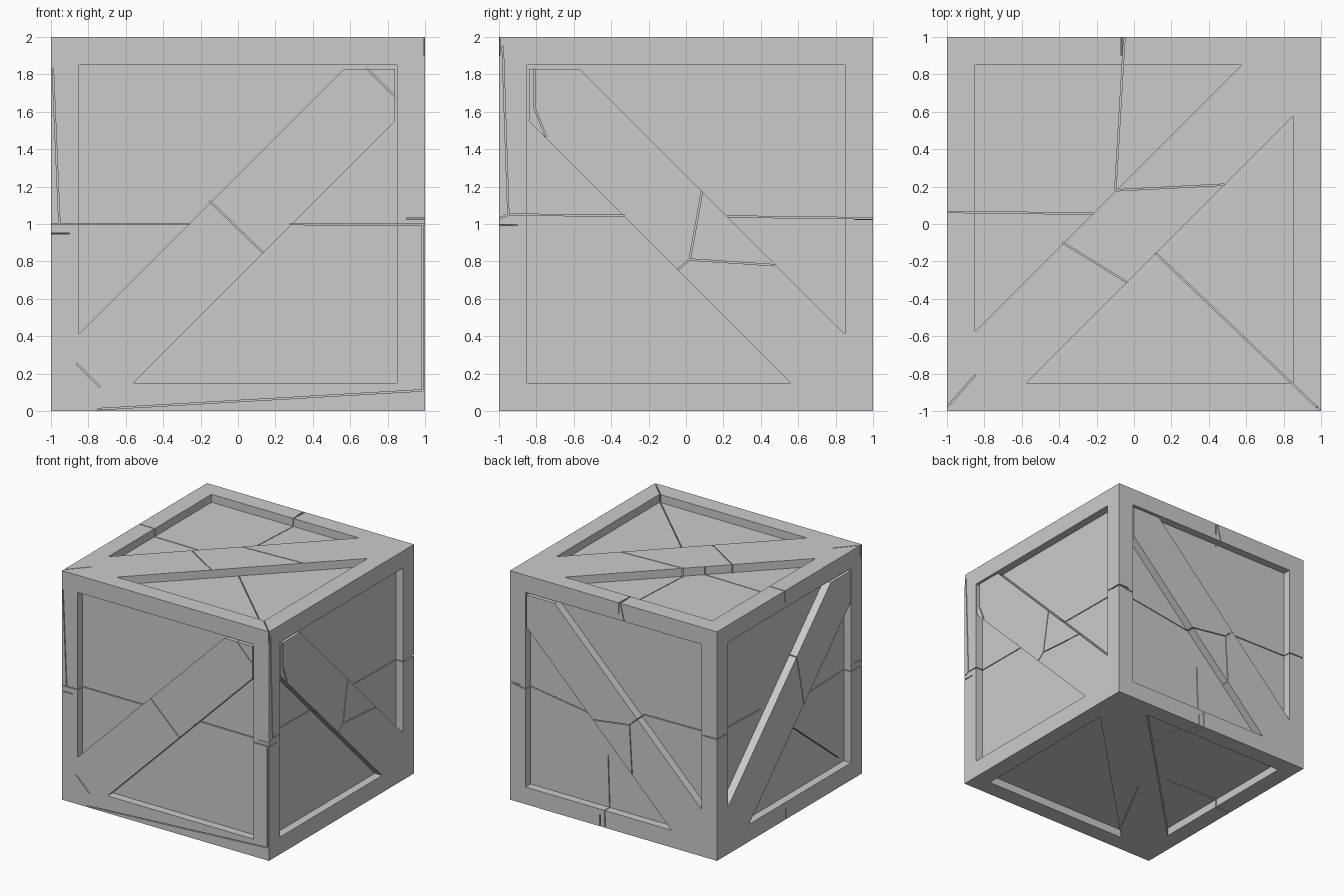
import bpy, bmesh
from mathutils import Vector

if "Cube" in bpy.data.objects:
    bpy.data.objects.remove(bpy.data.objects["Cube"])

# Each crate side maps (across, up, outward) to a point in space
SIDES = {
    "front": lambda u, v, d: Vector((u, -1 - d, v)),
    "back": lambda u, v, d: Vector((u, 1 + d, v)),
    "right": lambda u, v, d: Vector((1 + d, u, v)),
    "left": lambda u, v, d: Vector((-1 - d, u, v)),
    "top": lambda u, v, d: Vector((u, v, 2 + d)),
    "bottom": lambda u, v, d: Vector((u, v, -d)),
}


def prism(bm, side, pts, depth, above=0.03):
    """Closed prism through one side of the crate."""
    f = SIDES[side]
    lo = [bm.verts.new(f(u, v, -depth)) for u, v in pts]
    hi = [bm.verts.new(f(u, v, above)) for u, v in pts]
    faces = [bm.faces.new(lo), bm.faces.new(hi[::-1])]
    n = len(pts)
    for i in range(n):
        j = (i + 1) % n
        faces.append(bm.faces.new((lo[j], lo[i], hi[i], hi[j])))
    bmesh.ops.recalc_face_normals(bm, faces=faces)


def crack(bm, side, path, width=0.007):
    """Thin slit following a broken line."""
    for a, b in zip(path, path[1:]):
        a, b = Vector(a), Vector(b)
        t = (b - a).normalized()
        n = Vector((-t.y, t.x)) * width / 2
        a, b = a - t * 0.002, b + t * 0.002
        prism(bm, side, [a - n, b - n, b + n, a + n], 0.1)


def to_object(bm, name):
    me = bpy.data.meshes.new(name)
    bm.to_mesh(me)
    bm.free()
    ob = bpy.data.objects.new(name, me)
    bpy.context.collection.objects.link(ob)
    return ob


def cut(target, bm, name):
    cutter = to_object(bm, name)
    cutter.hide_render = True
    mod = target.modifiers.new(name, 'BOOLEAN')
    mod.operation = 'DIFFERENCE'
    mod.solver = 'EXACT'
    mod.use_self = True
    mod.object = cutter
    bpy.context.view_layer.objects.active = target
    bpy.ops.object.modifier_apply(modifier=name)
    bpy.data.objects.remove(cutter)


# Solid crate block
bm = bmesh.new()
bmesh.ops.create_cube(bm, size=2)
bmesh.ops.translate(bm, verts=bm.verts, vec=(0, 0, 1))
crate = to_object(bm, "crate")

# Recesses leaving the frame and a flush diagonal plank on every side
recess = [(-.85, .41), (.57, 1.83), (.84, 1.83), (.84, 1.55),
          (-.56, .15), (.85, .15), (.85, 1.85), (-.85, 1.85)]
triangle = [(-.85, -.575), (.575, .85), (-.85, .85)]
bm = bmesh.new()
for side in ("front", "back"):
    prism(bm, side, recess, 0.07)
for side in ("right", "left"):
    prism(bm, side, [(-u, v) for u, v in recess], 0.07)
for side in ("top", "bottom"):
    prism(bm, side, triangle, 0.07)
    prism(bm, side, [(v, u) for u, v in triangle], 0.07)
cut(crate, bm, "panel_recess")

# Fracture lines across frame, panels and planks
CRACKS = {
    "front": [[(-1.02, 1), (-.26, 1)], [(.28, 1), (1.02, .995)],
              [(-.15, 1.12), (.13, .85)], [(.69, 1.83), (.84, 1.68)],
              [(-.86, .25), (-.74, .13)], [(-.99, 1.83), (-.955, 1)],
              [(-.75, .01), (.98, .11)], [(.985, .11), (.985, .99)]],
    "right": [[(-.98, 1.95), (-.95, 1.05), (-.33, 1.045)],
              [(.22, 1.04), (1.02, 1.03)], [(-1.02, 1.02), (-.95, 1.05)],
              [(.085, 1.17), (.02, .81), (.47, .78)], [(.02, .81), (-.04, .76)],
              [(-.81, 1.83), (-.81, 1.62), (-.75, 1.47)]],
    "top": [[(-.05, 1.02), (-.1, .18), (.48, .21)], [(-1.02, .065), (-.22, .055)],
            [(-.38, -.1), (-.04, -.31)], [(.12, -.16), (1.01, -1.01)],
            [(-1.01, -.99), (-.85, -.81)]],
    "back": [[(1.02, 1.03), (.2, .91), (-.155, .96), (-.25, 1.05), (-1.02, 1.06)],
             [(-.155, .96), (-.18, .53)], [(.1, .6), (.08, -.02)],
             [(-.06, 2.02), (-.11, 1.83)]],
    "left": [[(1.02, 1.06), (.3, 1.04)], [(-.1, 1.36), (-.2, .91)],
             [(-.3, .93), (-1.02, .95)], [(-.08, .76), (-.78, .2)]],
    "bottom": [[(.16, .46), (.13, 1.02)], [(-.14, -.11), (-.46, -.72)],
               [(-.31, .04), (-1.02, .05)]],
}
bm = bmesh.new()
for side, paths in CRACKS.items():
    for path in paths:
        crack(bm, side, path)
cut(crate, bm, "crack_slits")
